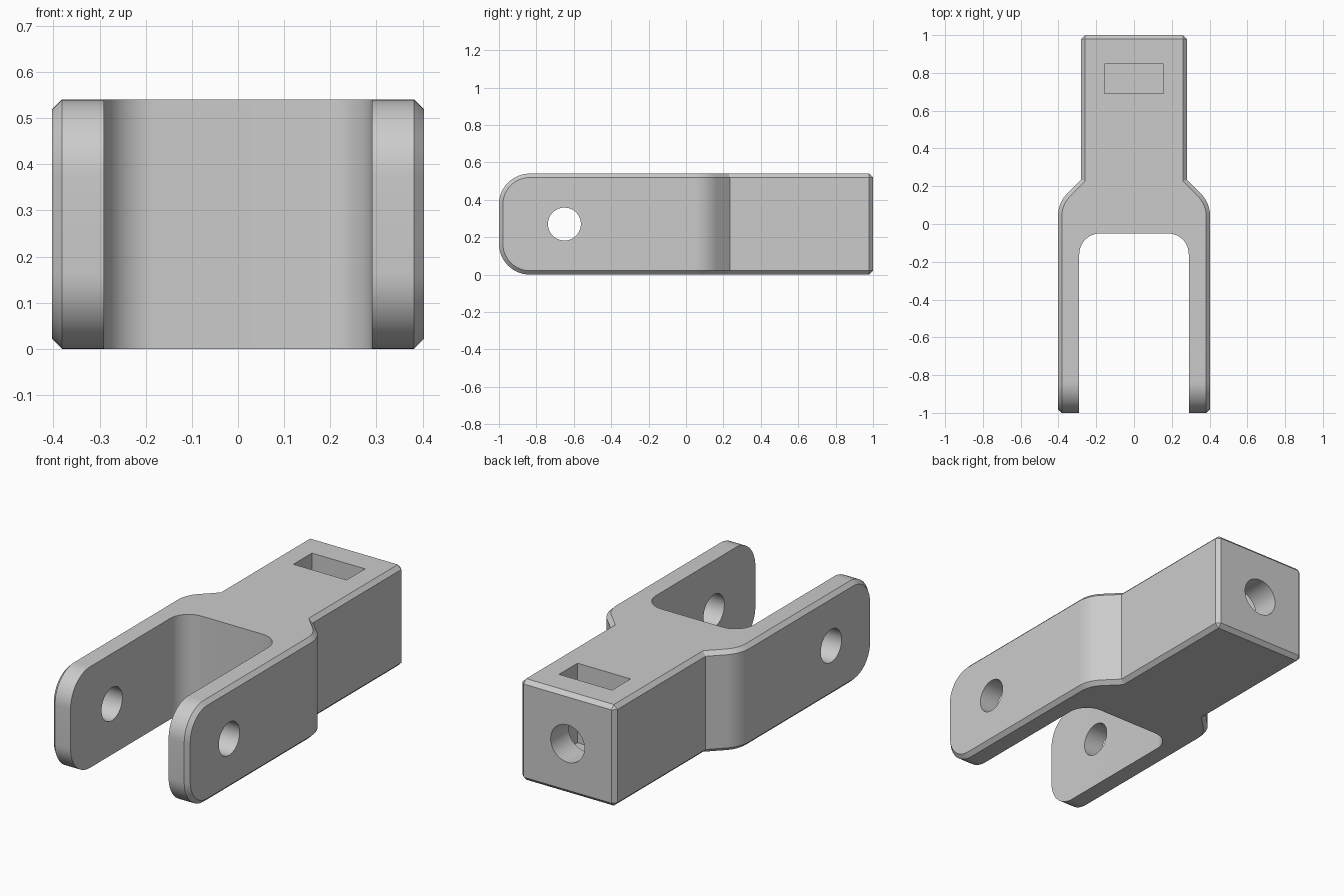
import bpy
import bmesh
from math import radians, sin, cos, tan
from mathutils import Matrix, Vector

if "Cube" in bpy.data.objects:
    bpy.data.objects.remove(bpy.data.objects["Cube"], do_unlink=True)

HEIGHT = 0.54
MID = HEIGHT / 2
ARM_X, NECK_X, SLOT_X = 0.403, 0.28, 0.29

grey = bpy.data.materials.new("plain grey")
grey.use_nodes = True
grey.diffuse_color = (0.6, 0.6, 0.6, 1)
grey.node_tree.nodes["Principled BSDF"].inputs["Base Color"].default_value = (0.6, 0.6, 0.6, 1)


def make_object(name, bm):
    bmesh.ops.recalc_face_normals(bm, faces=bm.faces)
    mesh = bpy.data.meshes.new(name)
    bm.to_mesh(mesh)
    bm.free()
    mesh.materials.append(grey)
    obj = bpy.data.objects.new(name, mesh)
    bpy.context.collection.objects.link(obj)
    return obj


def prism(outline, z0, z1):
    """Extrude a closed plan outline between two heights."""
    bm = bmesh.new()
    face = bm.faces.new([bm.verts.new((x, y, z0)) for x, y in outline])
    top = bmesh.ops.extrude_face_region(bm, geom=[face])["geom"]
    verts = [v for v in top if isinstance(v, bmesh.types.BMVert)]
    bmesh.ops.translate(bm, verts=verts, vec=(0, 0, z1 - z0))
    bmesh.ops.recalc_face_normals(bm, faces=bm.faces)
    return bm


def arc(cx, cy, r, a0, a1, steps=12):
    angles = [radians(a0 + (a1 - a0) * i / steps) for i in range(steps + 1)]
    return [(cx + r * cos(a), cy + r * sin(a)) for a in angles]


def mirrored(half):
    return half + [(-x, y) for x, y in reversed(half)]


def cylinder(name, radius, length, centre, axis):
    bm = bmesh.new()
    turn = Matrix.Rotation(radians(90), 4, axis)
    bmesh.ops.create_cone(bm, cap_ends=True, segments=48, radius1=radius, radius2=radius,
                          depth=length, matrix=Matrix.Translation(centre) @ turn)
    return make_object(name, bm)


# Body: wide fork end blending through a sloped shoulder into the neck
bend = 0.17
shoulder_y = 0.235 - (ARM_X - NECK_X)
arc_y = shoulder_y - bend * tan(radians(22.5))
half = [(ARM_X, -1)] + arc(ARM_X - bend, arc_y, bend, 0, 45) + [(NECK_X, 0.235), (NECK_X, 1)]
bm = prism(mirrored(half), 0, HEIGHT)

# Rounded arm tips
tips = [e for e in bm.edges if all(v.co.y < -0.99 for v in e.verts)
        and abs(e.verts[0].co.x - e.verts[1].co.x) > 0.1]
bmesh.ops.bevel(bm, geom=tips, offset=0.165, segments=14, profile=0.5,
                affect='EDGES', clamp_overlap=False)

# Chamfer on every sharp outside edge
bm.normal_update()
sharp = [e for e in bm.edges if e.calc_face_angle(0) > radians(60)]
bmesh.ops.bevel(bm, geom=sharp, offset=0.021, segments=1, affect='EDGES', clamp_overlap=False)
body = make_object("fork_body", bm)

# Cutters: fork slot, pin hole, square pocket and the bore leading to it
slot_r, slot_y = 0.11, -0.05
slot = [(SLOT_X, -1.2)] + arc(SLOT_X - slot_r, slot_y - slot_r, slot_r, 0, 90)
pocket = [(0.157, 0.692), (0.157, 0.848)]
cutters = [
    make_object("slot_cutter", prism(mirrored(slot), -0.2, HEIGHT + 0.2)),
    cylinder("pin_hole_cutter", 0.088, 1.2, Vector((0, -0.65, MID)), 'Y'),
    make_object("pocket_cutter", prism(mirrored(pocket), 0.115, HEIGHT + 0.2)),
    cylinder("bore_cutter", 0.1, 0.4, Vector((0, 0.97, MID)), 'X'),
]

bpy.ops.object.select_all(action='DESELECT')
body.select_set(True)
bpy.context.view_layer.objects.active = body
for cutter in cutters:
    cutter.hide_render = True
    mod = body.modifiers.new(cutter.name, 'BOOLEAN')
    mod.operation = 'DIFFERENCE'
    mod.solver = 'EXACT'
    mod.object = cutter
    bpy.ops.object.modifier_apply(modifier=mod.name)
    bpy.data.objects.remove(cutter, do_unlink=True)

bpy.ops.object.shade_smooth_by_angle(angle=radians(30))
